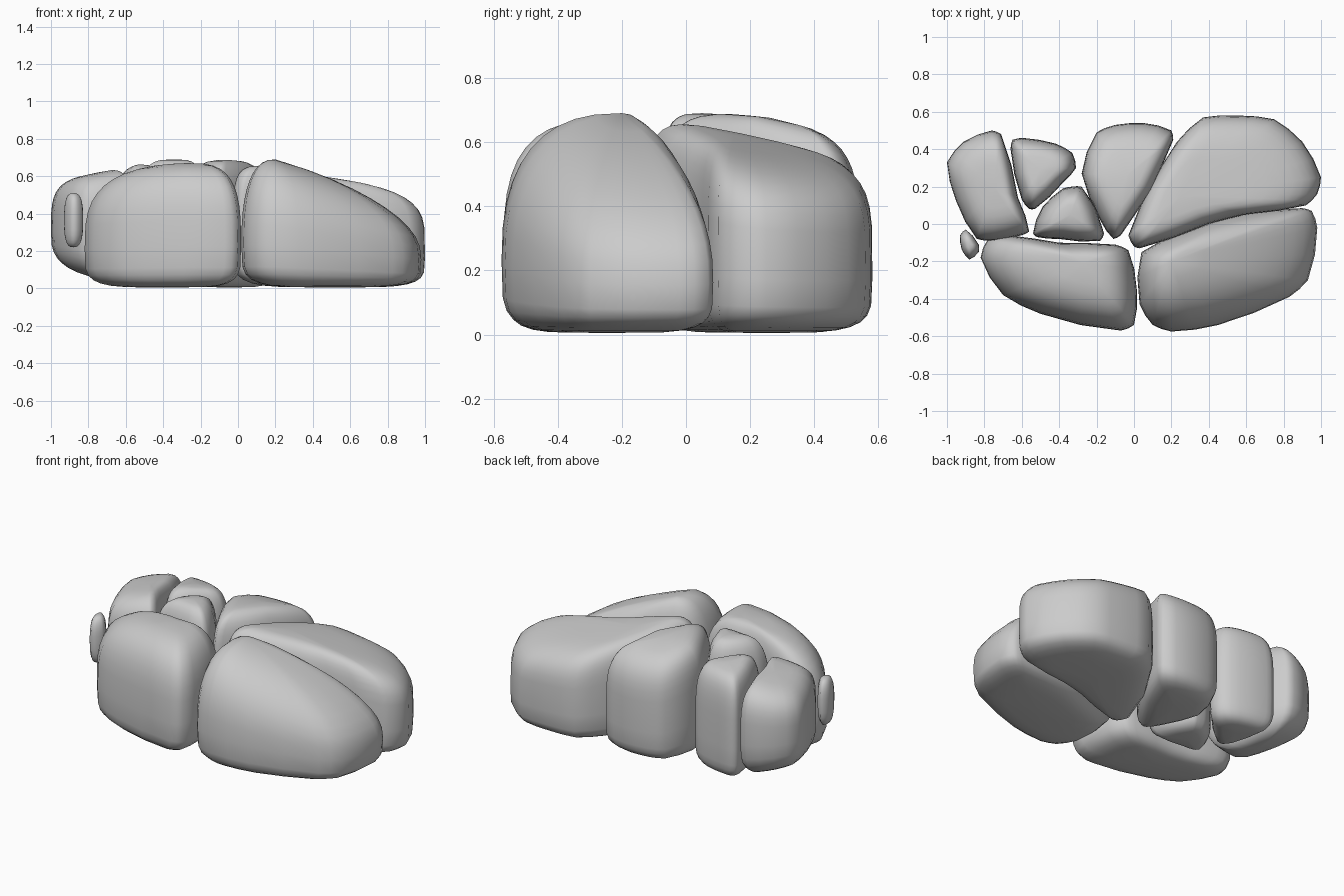
import bpy, bmesh
from math import sin, cos, pi
from mathutils import Vector

if "Cube" in bpy.data.objects:
    bpy.data.objects.remove(bpy.data.objects["Cube"])


def rock(name, plan, apex, low, top, n=3.0, m=4.5, mid=0.33):
    """Loft a plan outline through rounded rings; upper rings shrink to apex, lower to centroid."""
    src = [Vector(p) for p in plan]
    pts = []
    for i, p in enumerate(src):  # add smooth midpoints between outline points
        q, o, r = src[(i + 1) % len(src)], src[i - 1], src[(i + 2) % len(src)]
        pts += [p, (9.6 * (p + q) - 1.6 * ((o - p) .normalized() + (r - q).normalized())
                    * (q - p).length * .5) / 19.2]
    apex = Vector(apex)
    base = sum(src, Vector((0, 0))) / len(src)
    bm = bmesh.new()

    def height(x, y, t):
        lo = low(x, y) if callable(low) else low
        return lo + t * (top(x, y) - lo)

    def ring(c, s, t):
        vs = []
        for q in pts:
            p = c + (q - c) * s
            vs.append(bm.verts.new((p.x, p.y, height(p.x, p.y, t))))
        return vs

    rings = []
    for i in range(1, 8):
        a = pi / 2 * i / 7
        rings.append(ring(base, sin(a) ** (2 / m), mid * (1 - max(cos(a), 0) ** (2 / m))))
    for i in range(1, 10):
        a = pi / 2 * i / 10
        rings.append(ring(apex, cos(a) ** (2 / n), mid + (1 - mid) * sin(a) ** (2 / n)))
    k = len(pts)
    for r0, r1 in zip(rings, rings[1:]):
        for i in range(k):
            j = (i + 1) % k
            bm.faces.new((r0[i], r0[j], r1[j], r1[i]))
    # close both ends with fans
    for r, c, t in ((rings[0], base, 0), (rings[-1], apex, 1)):
        v = bm.verts.new((c.x, c.y, height(c.x, c.y, t)))
        for i in range(k):
            bm.faces.new((r[i], r[(i + 1) % k], v))
    bmesh.ops.recalc_face_normals(bm, faces=bm.faces)
    for f in bm.faces:
        f.smooth = True
    me = bpy.data.meshes.new(name)
    bm.to_mesh(me)
    bm.free()
    ob = bpy.data.objects.new(name, me)
    bpy.context.collection.objects.link(ob)


# front stones
rock("front_right_stone",
     [(.04, -.15), (.3, -.03), (.5, .04), (.9, .085), (.95, .07), (.98, -.02), (.93, -.3),
      (.83, -.39), (.45, -.54), (.2, -.575), (.1, -.54), (.03, -.43)],
     (.2, -.2), .005, lambda x, y: .69 - .3 * max(0, x - .2), n=2.5)
rock("front_left_stone",
     [(-.82, -.18), (-.78, -.08), (-.67, -.06), (-.4, -.1), (-.1, -.11), (-.03, -.14),
      (.015, -.35), (0, -.54), (-.07, -.57), (-.5, -.48), (-.7, -.38)],
     (-.27, -.21), .005, lambda x, y: .67 - .1 * max(0, -.35 - x), n=3.2)

# back stones
rock("back_right_stone",
     [(-.03, -.06), (0, -.12), (.03, -.13), (.4, .0), (.6, .05), (.92, .1), (.98, .16),
      (1, .25), (.9, .44), (.75, .56), (.56, .58), (.37, .57), (.23, .44)],
     (.25, .15), .005, lambda x, y: .675 - .13 * max(0, x) - .14 * y, n=4.8)
rock("back_middle_stone",
     [(-.28, .27), (-.2, .49), (-.1, .53), (.05, .54), (.2, .5), (.21, .45), (-.07, -.06),
      (-.11, -.08), (-.18, .02)],
     (-.04, .26), .005, lambda x, y: .69 - .55 * max(0, y - .1) ** 2, n=5)

# left stones
rock("left_slab",
     [(-1, .33), (-.91, .44), (-.76, .5), (-.71, .48), (-.62, .14), (-.56, -.04), (-.6, -.06),
      (-.75, -.09), (-.84, -.08), (-.95, .12)],
     (-.75, .2), lambda x, y: .05 + .3 * max(0, -.75 - x),
     lambda x, y: .64 - .2 * max(0, -.65 - x), n=4, m=3.2, mid=.4)
rock("small_back_stone",
     [(-.66, .4), (-.65, .45), (-.59, .46), (-.42, .43), (-.33, .38), (-.31, .3), (-.38, .22),
      (-.53, .08), (-.56, .08), (-.6, .13)],
     (-.5, .29), .005, lambda x, y: .665 - .15 * max(0, y - .2), n=4.5)
rock("small_inner_stone",
     [(-.54, -.05), (-.49, .09), (-.38, .19), (-.33, .2), (-.28, .2), (-.16, -.05),
      (-.18, -.09), (-.4, -.08), (-.52, -.07)],
     (-.34, .05), .02, lambda x, y: .69, n=3.6)

# pebble
rock("pebble",
     [(-.93, -.06), (-.9, -.03), (-.83, -.11), (-.83, -.15), (-.88, -.19), (-.92, -.14)],
     (-.88, -.11), .22, lambda x, y: .51, n=2.8, m=2.8, mid=.5)
